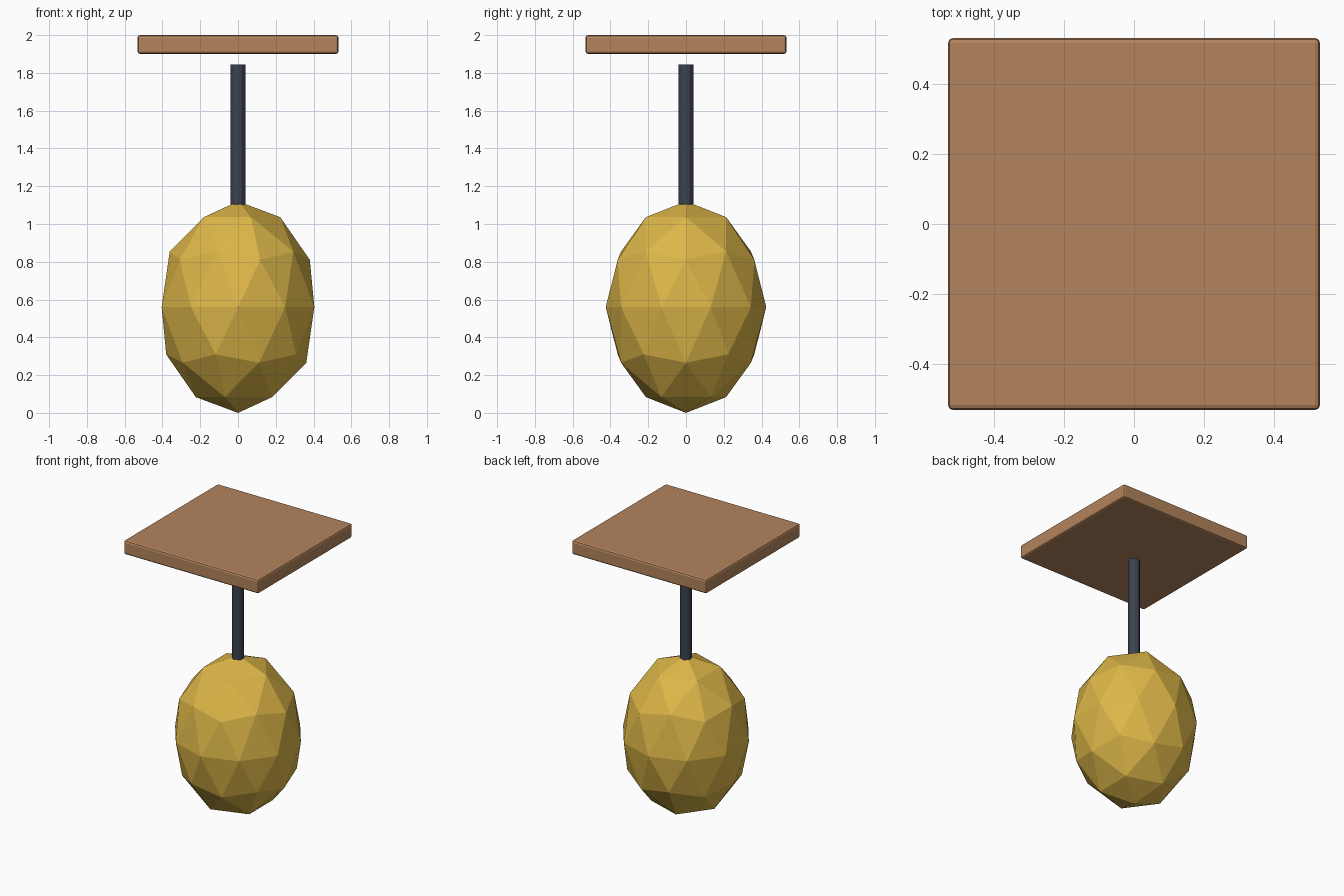
import bpy

cube = bpy.data.objects.get("Cube")
if cube:
    bpy.data.objects.remove(cube, do_unlink=True)


def material(name, color):
    mat = bpy.data.materials.new(name)
    mat.use_nodes = True
    mat.diffuse_color = (*color, 1)
    mat.node_tree.nodes["Principled BSDF"].inputs["Base Color"].default_value = (*color, 1)
    return mat


def finish(name, mat, scale=(1, 1, 1)):
    obj = bpy.context.object
    obj.name = name
    obj.scale = scale
    bpy.ops.object.transform_apply(location=False, rotation=False, scale=True)
    obj.data.materials.append(mat)
    return obj


wood = material("brown wood", (0.45, 0.23, 0.11))
steel = material("dark blue grey metal", (0.045, 0.055, 0.08))
gold = material("golden yellow", (0.72, 0.47, 0.065))

# Faceted egg-shaped weight
bpy.ops.mesh.primitive_ico_sphere_add(subdivisions=2, radius=1, location=(0, 0, 0.56))
finish("faceted_bulb", gold, (0.425, 0.425, 0.56))

# Thin rod rising from the bulb
bottom, top = 1.09, 1.845
bpy.ops.mesh.primitive_cylinder_add(vertices=12, radius=0.039, depth=top - bottom,
                                    location=(0, 0, (bottom + top) / 2))
finish("rod", steel)

# Square board floating above the rod, with softened edges
bpy.ops.mesh.primitive_cube_add(size=1, location=(0, 0, 1.95))
board = finish("top_board", wood, (1.064, 1.064, 0.1))
bevel = board.modifiers.new("soft_edges", "BEVEL")
bevel.width = 0.014
bevel.segments = 2
